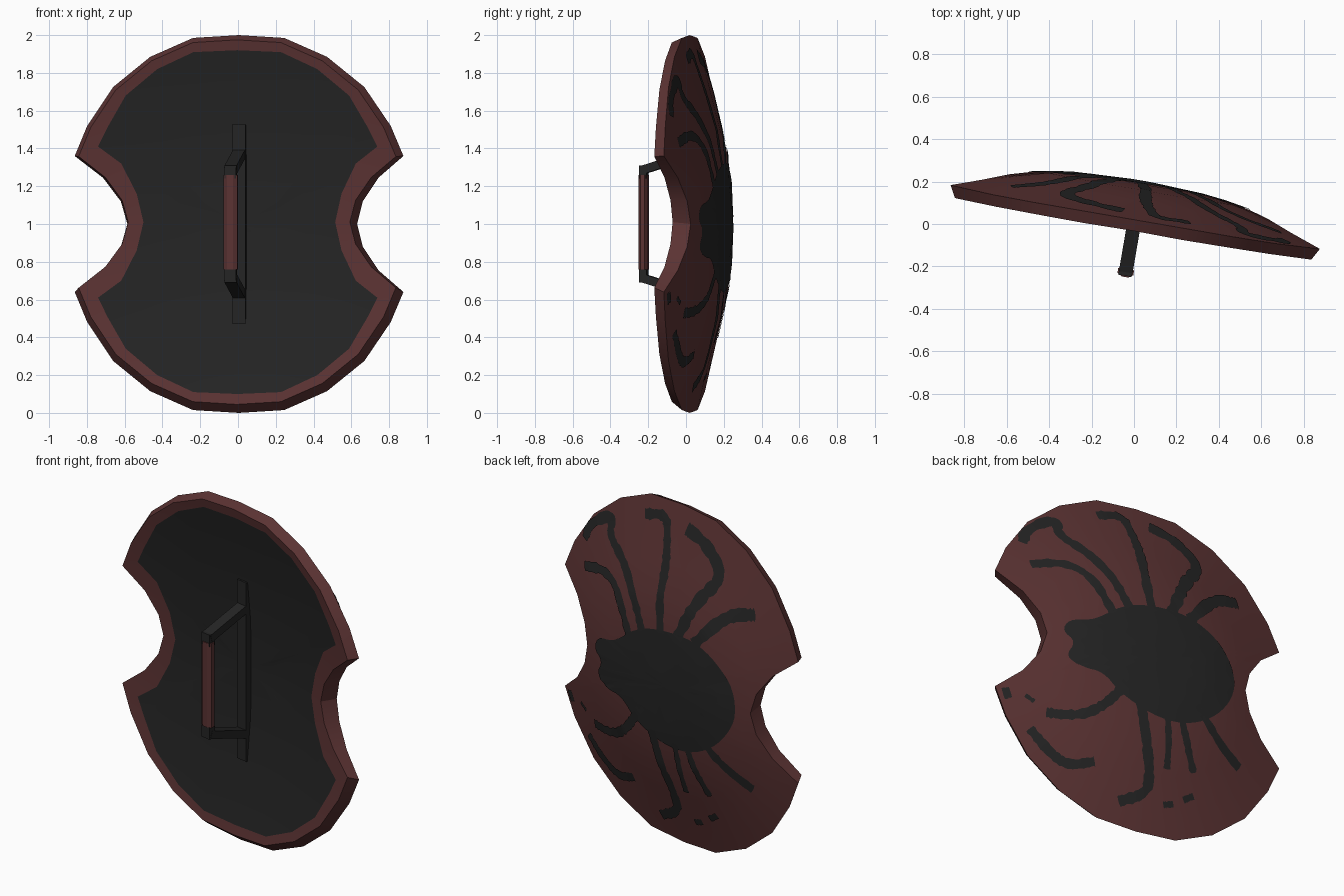
import bpy, bmesh, math, random
from mathutils import Vector, Matrix
from mathutils.bvhtree import BVHTree

if "Cube" in bpy.data.objects:
    bpy.data.objects.remove(bpy.data.objects["Cube"])

random.seed(4)
TILT = math.radians(-9.8)
Z0 = 1.0                                    # height of the shield centre


def material(name, rgb):
    m = bpy.data.materials.new(name)
    m.diffuse_color = (*rgb, 1)
    m.use_nodes = True
    m.node_tree.nodes["Principled BSDF"].inputs["Base Color"].default_value = m.diffuse_color
    return m


RED = material("dark_red", (0.105, 0.033, 0.033))
BLACK = material("charcoal", (0.018, 0.018, 0.018))


def finish(name, bm, mats, smooth=True, recalc=True):
    if recalc:
        bmesh.ops.recalc_face_normals(bm, faces=bm.faces)
    me = bpy.data.meshes.new(name)
    bm.to_mesh(me)
    bm.free()
    for m in mats:
        me.materials.append(m)
    ob = bpy.data.objects.new(name, me)
    bpy.context.collection.objects.link(ob)
    ob.location.z = Z0
    ob.rotation_euler.z = TILT
    if smooth:
        bpy.ops.object.select_all(action='DESELECT')
        ob.select_set(True)
        bpy.context.view_layer.objects.active = ob
        bpy.ops.object.shade_smooth_by_angle(angle=math.radians(30))
    return ob


def mirror_outline(q, notch):
    """Closed loop from one quadrant (top to corner to notch)."""
    r = q[1:]
    return (q + [(notch, 0)] + [(x, -z) for x, z in reversed(r)] + [(0, -q[0][1])]
            + [(-x, -z) for x, z in r] + [(-notch, 0)] + [(-x, z) for x, z in reversed(r)])


RIM = mirror_outline([(0, 1), (.245, .985), (.475, .885), (.675, .725), (.815, .52),
                      (.883, .36), (.74, .245), (.65, .12)], .617)
LINING = mirror_outline([(0, .91), (.235, .9), (.43, .81), (.6, .67), (.7, .5),
                         (.75, .40), (.63, .31), (.55, .15)], .515)
DOME = [(0, .185), (.33, .17), (.5, .145), (.65, .102), (.8, .058), (1, 0), (2, 0)]


def dome_y(x, z):
    r = math.hypot(x, z)
    for (a, ha), (b, hb) in zip(DOME, DOME[1:]):
        if r <= b:
            return .02 + ha + (hb - ha) * (r - a) / (b - a)


def hollow_y(x, z):
    return -.04 + .11 * (1 - x * x - z * z)


# shield shell: domed back, bevelled rim, hollow front with dark lining
bm = bmesh.new()
rings = []
for loop, t, dz, fn in ([(RIM, t, 0, dome_y) for t in (.3, .5, .68, .85, 1)]
                        + [(RIM, .965, .01, hollow_y)]
                        + [(LINING, t, .01, hollow_y) for t in (1, .66, .33)]):
    rings.append([bm.verts.new((x * t, fn(x * t, z * t), z * t + dz)) for x, z in loop])
n = len(RIM)
for k, (a, b) in enumerate(zip(rings, rings[1:])):
    for i in range(n):
        j = (i + 1) % n
        bm.faces.new((a[i], a[j], b[j], b[i])).material_index = int(k >= 6)
for ring, y, mat in ((rings[0], dome_y(0, 0), 0), (rings[-1], hollow_y(0, 0), 1)):
    c = bm.verts.new((0, y, 0))
    for i in range(n):
        bm.faces.new((c, ring[i], ring[(i + 1) % n])).material_index = mat
bmesh.ops.recalc_face_normals(bm, faces=bm.faces)
surface = BVHTree.FromBMesh(bm)
finish("shield_shell", bm, [RED, BLACK])


# painted emblem: thin sheets draped over the domed back
def drape(x, z):
    hit = surface.ray_cast(Vector((x, 2, z)), Vector((0, -1, 0)))[0]
    return Vector((x, (hit.y if hit else dome_y(x, z)) + .005, z))


def chaikin(pts, closed=False, steps=2):
    pts = [Vector(p) for p in pts]
    for _ in range(steps):
        new = [] if closed else [pts[0]]
        for a, b in zip(pts, pts[1:] + pts[:1] if closed else pts[1:]):
            new += [a.lerp(b, .25), a.lerp(b, .75)]
        pts = new if closed else new + [pts[-1]]
    return pts


def face_back(bm):
    for f in bm.faces:
        f.normal_update()
        if f.normal.y < 0:
            f.normal_flip()


def painted_leg(name, pts, w):
    bm, prev = bmesh.new(), None
    pts = chaikin(pts, steps=3)
    for i, p in enumerate(pts):
        d = (pts[min(i + 1, len(pts) - 1)] - pts[max(i - 1, 0)]).normalized()
        end = .45 if i in (0, len(pts) - 1) else 1
        o = Vector((-d.y, d.x)) * w * .5 * end * random.uniform(.8, 1.15)
        cur = [bm.verts.new(drape(*(p + o * s))) for s in (-1, 0, 1)]
        if prev:
            for s in (0, 1):
                bm.faces.new((prev[s], prev[s + 1], cur[s + 1], cur[s]))
        prev = cur
    face_back(bm)
    finish(name, bm, [BLACK], recalc=False)


LEGS = [
    ([(.72, .57), (.69, .67), (.5, .79), (.52, .67), (.35, .58), (.22, .42), (.14, .26)], .06),
    ([(.69, .43), (.5, .48), (.36, .42), (.24, .2)], .055),
    ([(.26, .87), (.1, .92), (.06, .8), (.03, .66), (.03, .49), (.0, .28)], .06),
    ([(-.06, .89), (-.22, .85), (-.37, .71), (-.23, .55), (-.12, .3)], .07),
    ([(-.6, .56), (-.43, .52), (-.24, .3)], .07),
    ([(.6, -.47), (.5, -.47), (.37, -.44), (.25, -.34), (.14, -.18)], .055),
    ([(.68, -.575), (.57, -.68), (.45, -.745), (.3, -.69)], .055),
    ([(.13, -.87), (-.03, -.79), (-.03, -.67), (.02, -.51), (.07, -.3)], .06),
    ([(-.13, -.63), (-.12, -.5), (-.1, -.33)], .04),
    ([(-.3, -.6), (-.23, -.45), (-.18, -.3)], .045),
    ([(-.6, -.47), (-.44, -.38), (-.28, -.22)], .055),
    ([(-.14, -.82), (-.2, -.8)], .035),
    ([(-.26, -.76), (-.32, -.72)], .035),
    ([(.8, -.385), (.84, -.4)], .06),
    ([(.72, -.39), (.67, -.42)], .025),
]
for i, (pts, w) in enumerate(LEGS):
    painted_leg(f"painted_leg_{i + 1}", pts, w)

BODY = [(-.2, .33), (.05, .31), (.2, .25), (.3, .17), (.38, .12), (.5, .1), (.54, .02),
        (.46, -.03), (.52, -.13), (.42, -.18), (.3, -.18), (.2, -.28), (0, -.36), (-.2, -.36),
        (-.38, -.27), (-.5, -.13), (-.54, 0), (-.5, .15), (-.37, .27)]
bm, prev = bmesh.new(), None
centre = Vector((-.05, 0))
loop = chaikin(BODY, closed=True)
hub = bm.verts.new(drape(*centre))
for t in (.2, .4, .6, .8, 1):
    cur = [bm.verts.new(drape(*centre.lerp(p, t))) for p in loop]
    for i in range(len(cur)):
        j = (i + 1) % len(cur)
        bm.faces.new((prev[i], prev[j], cur[j], cur[i]) if prev else (hub, cur[i], cur[j]))
    prev = cur
face_back(bm)
finish("painted_body", bm, [BLACK], recalc=False)


# handle: straps, arms and grip
def bar(name, p, q, width, thick):
    """Box running between two (y, z) points."""
    p, q = Vector((0, *p)), Vector((0, *q))
    d = q - p
    bm = bmesh.new()
    bmesh.ops.create_cube(bm, size=1, matrix=Matrix.Translation((p + q) / 2)
                          @ Matrix.Rotation(-math.atan2(d.y, d.z), 4, 'X')
                          @ Matrix.Diagonal((width, thick, d.length, 1)))
    finish(name, bm, [BLACK], smooth=False)


bar("handle_strap", (.045, -.53), (.045, .53), .07, .035)
for side, s in (("upper", 1), ("lower", -1)):
    bar(side + "_arm", (.05, s * .375), (-.235, s * .285), .065, .045)
    bar(side + "_grip_end", (-.228, s * .24), (-.228, s * .31), .062, .04)

bm = bmesh.new()
bmesh.ops.create_cone(bm, cap_ends=True, segments=8, radius1=.5, radius2=.5, depth=.5,
                      matrix=Matrix.Translation((0, -.228, .01))
                      @ Matrix.Diagonal((.082, .055, 1, 1)) @ Matrix.Rotation(math.pi / 8, 4, 'Z'))
finish("grip", bm, [RED])
